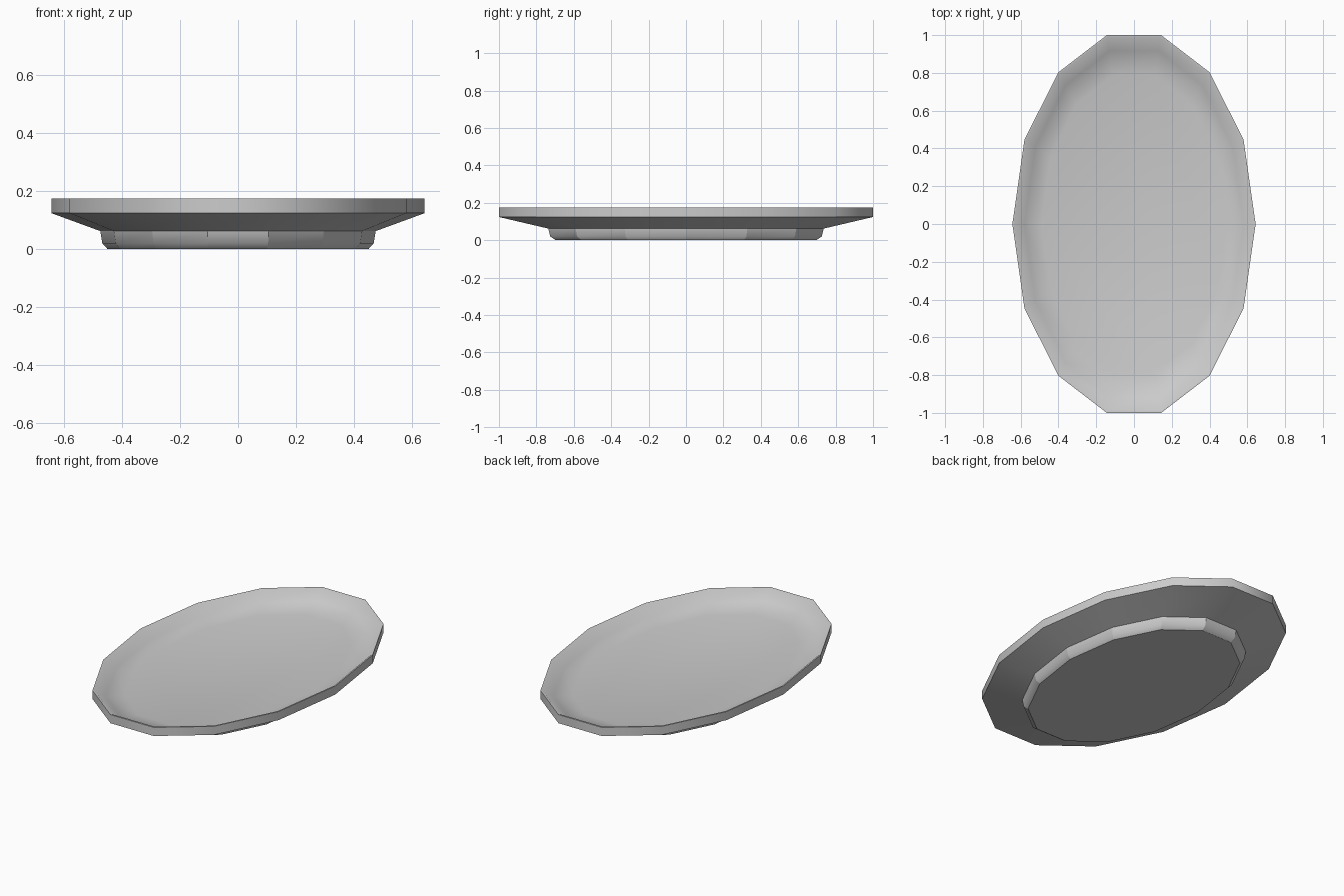
import bpy, bmesh, math

SIDES = 14

cube = bpy.data.objects.get("Cube")
if cube:
    bpy.data.objects.remove(cube, do_unlink=True)

grey = bpy.data.materials.new("light_grey")
grey.use_nodes = True
grey.diffuse_color = (0.6, 0.6, 0.6, 1)
grey.node_tree.nodes["Principled BSDF"].inputs["Base Color"].default_value = (0.6, 0.6, 0.6, 1)


def oval_lathe(name, rings, cap, sharp_rings, sharp_sides=False):
    """Bridge oval rings (x radius, y radius, z), cap one ring, crease chosen edges."""
    bm = bmesh.new()
    turns = [math.tau * i / SIDES for i in range(SIDES)]
    loops = [[bm.verts.new((rx * math.cos(a), ry * math.sin(a), z)) for a in turns]
             for rx, ry, z in rings]
    for low, high in zip(loops, loops[1:]):
        for i in range(SIDES):
            j = (i + 1) % SIDES
            face = bm.faces.new((low[i], low[j], high[j], high[i]))
            bm.edges.get((low[i], high[i])).smooth = not sharp_sides
    bm.faces.new(loops[0][::-1] if cap == 0 else loops[cap])
    for ring in sharp_rings:
        for i in range(SIDES):
            bm.edges.get((loops[ring][i - 1], loops[ring][i])).smooth = False
    for face in bm.faces:
        face.smooth = True
    mesh = bpy.data.meshes.new(name)
    bm.to_mesh(mesh)
    bm.free()
    mesh.materials.append(grey)
    obj = bpy.data.objects.new(name, mesh)
    bpy.context.collection.objects.link(obj)


# Dish: flared underside, upright rim, thin lip, deep rounded well
oval_lathe("dish", [
    (0.475, 0.755, 0.062),
    (0.644, 1.026, 0.124),
    (0.644, 1.026, 0.175),
    (0.636, 1.015, 0.175),
    (0.58, 0.94, 0.125),
    (0.49, 0.81, 0.1),
], cap=-1, sharp_rings=(1, 2))

# Foot: short faceted ring with a rounded base edge and flat bottom
oval_lathe("foot", [
    (0.45, 0.715, 0.0),
    (0.468, 0.745, 0.02),
    (0.475, 0.755, 0.062),
], cap=0, sharp_rings=(0,), sharp_sides=True)
